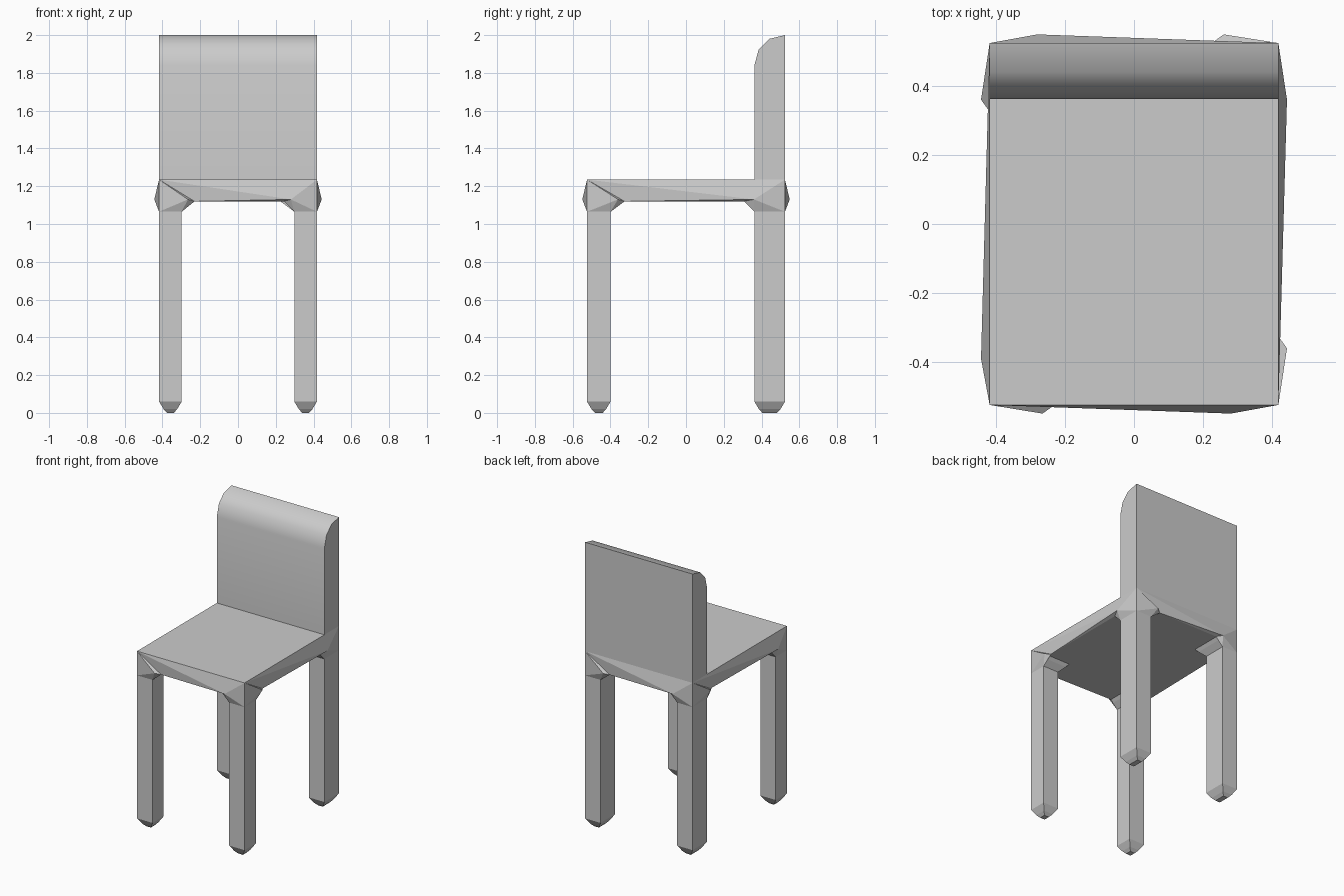
import bpy, bmesh
from math import radians

if "Cube" in bpy.data.objects:
    bpy.data.objects.remove(bpy.data.objects["Cube"])

X, Y = 0.418, 0.524            # half width and half depth of the seat
TOP, UNDER, JOINT = 1.235, 1.12, 1.065


def make(name, verts, faces, smooth=False):
    mesh = bpy.data.meshes.new(name)
    mesh.from_pydata(verts, [], faces)
    bm = bmesh.new()
    bm.from_mesh(mesh)
    bmesh.ops.recalc_face_normals(bm, faces=bm.faces)
    bm.to_mesh(mesh)
    bm.free()
    ob = bpy.data.objects.new(name, mesh)
    bpy.context.collection.objects.link(ob)
    if smooth:
        bpy.ops.object.select_all(action='DESELECT')
        ob.select_set(True)
        bpy.context.view_layer.objects.active = ob
        bpy.ops.object.shade_smooth_by_angle(angle=radians(35))
    return ob


def loft(name, rings, smooth=False):
    n = len(rings[0])
    verts = [p for r in rings for p in r]
    faces = [tuple(range(n)), tuple(range(len(verts) - n, len(verts)))]
    for k in range(len(rings) - 1):
        for i in range(n):
            j = (i + 1) % n
            faces.append((k * n + i, k * n + j, (k + 1) * n + j, (k + 1) * n + i))
    return make(name, verts, faces, smooth)


def extrude_x(name, profile, smooth=False):
    return loft(name, [[(x, y, z) for y, z in profile] for x in (-X, X)], smooth)


# Seat slab and backrest with a rounded front top edge
extrude_x("seat", [(-Y, UNDER), (Y, UNDER), (Y, TOP), (-Y, TOP)])
extrude_x("backrest", [(0.362, UNDER), (Y, UNDER), (Y, 2.0), (0.44, 1.98),
                       (0.385, 1.925), (0.362, 1.84)], True)


# Legs: tapered feet, straight shaft, flared joint under the seat
def leg(name, sx, sy, depth):
    rings = []
    for z, inset, flare in ((0, 0.042, 0), (0.02, 0.024, 0), (0.06, 0, 0),
                            (JOINT, 0, 0), (1.10, 0, 0.035), (UNDER + 0.005, 0, 0.055)):
        x0, x1 = X - 0.12 + inset - flare, X - inset
        y0, y1 = Y - depth + inset - flare, Y - inset
        rings.append([(sx * x, sy * y, z) for x, y in
                      ((x0, y0), (x1, y0), (x1, y1), (x0, y1))])
    loft(name, rings)


for sx, side in ((-1, "left"), (1, "right")):
    leg(side + "_front_leg", sx, -1, 0.125)
    leg(side + "_back_leg", sx, 1, Y - 0.362)


# Bulging apron facets: a fan of triangles from an apex to a rim on the chair side
def fan(name, place, rim, apex):
    verts = [place(u, z, 0) for u, z in rim] + [place(apex, 1.13, 0.025)]
    n = len(rim)
    make(name, verts, [(i, (i + 1) % n, n) for i in range(n)])


def apron(name, place, half, far, near, far_leg, near_leg):
    # long facet rises across the side, short facet sits at the other corner
    notch = near + 0.035
    fan(name + "_long_facet", place,
        [(-half, TOP), (half, TOP), (half, JOINT), (far_leg, JOINT),
         (far_leg - 0.055, UNDER), (notch, UNDER)], far)
    fan(name + "_short_facet", place,
        [(-half, TOP), (-half, JOINT), (near_leg, JOINT), (notch, UNDER)], near)


apron("right_apron", lambda u, z, d: (X + d, u, z), Y, 0.36, -0.36, 0.362, -0.399)
apron("left_apron", lambda u, z, d: (-X - d, -u, z), Y, 0.39, -0.36, 0.399, -0.362)
apron("front_apron", lambda u, z, d: (u, -Y - d, z), X, 0.28, -0.265, 0.298, -0.298)
apron("back_apron", lambda u, z, d: (-u, Y + d, z), X, 0.28, -0.26, 0.298, -0.298)
